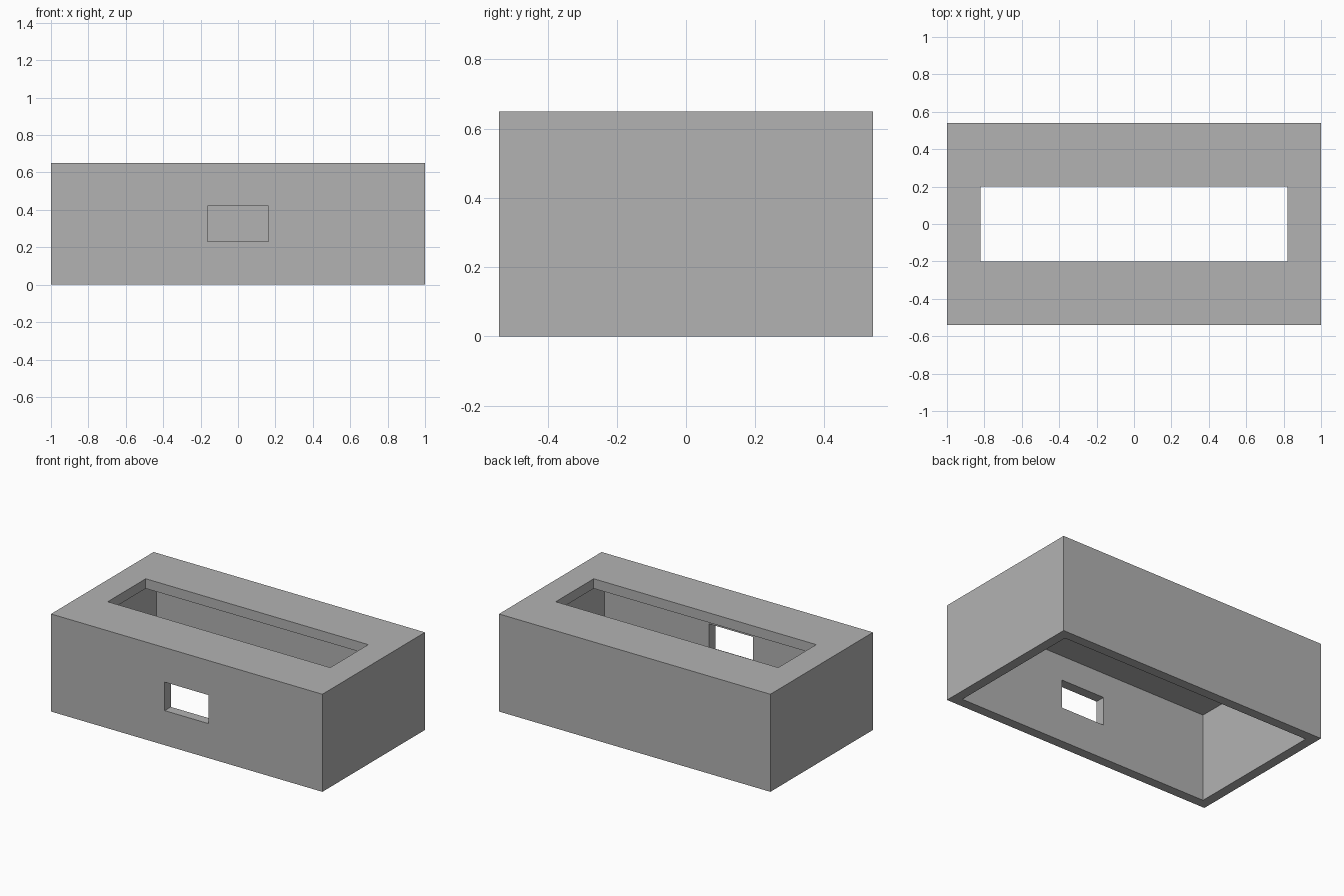
import bpy

if "Cube" in bpy.data.objects:
    bpy.data.objects.remove(bpy.data.objects["Cube"], do_unlink=True)

LENGTH, DEPTH, HEIGHT, WALL = 2.0, 1.08, 0.65, 0.065

grey = bpy.data.materials.new("plain_grey")
grey.use_nodes = True
grey.diffuse_color = (0.448, 0.448, 0.448, 1)
grey.node_tree.nodes["Principled BSDF"].inputs["Base Color"].default_value = grey.diffuse_color


def box(name, size, centre):
    bpy.ops.mesh.primitive_cube_add(size=1, location=centre)
    obj = bpy.context.object
    obj.name = name
    obj.scale = size
    bpy.ops.object.transform_apply(location=True, rotation=False, scale=True)
    obj.data.materials.append(grey)
    return obj


def cut(target, cutter):
    cutter.hide_render = True
    mod = target.modifiers.new(cutter.name, "BOOLEAN")
    mod.operation = "DIFFERENCE"
    mod.solver = "EXACT"
    mod.object = cutter
    bpy.context.view_layer.objects.active = target
    bpy.ops.object.modifier_apply(modifier=mod.name)
    bpy.data.objects.remove(cutter, do_unlink=True)


# Outer block
housing = box("housing", (LENGTH, DEPTH, HEIGHT), (0, 0, HEIGHT / 2))

# Hollow interior, open at the bottom
cut(housing, box("cavity_cutter", (LENGTH - 2 * WALL, DEPTH - 2 * WALL, HEIGHT),
                 (0, 0, HEIGHT / 2 - WALL)))

# Long opening through the top plate
cut(housing, box("top_opening_cutter", (1.64, 0.40, 4 * WALL), (0, 0, HEIGHT)))

# Small window through the front wall only
cut(housing, box("front_window_cutter", (0.325, 4 * WALL, 0.19), (0, -DEPTH / 2, HEIGHT / 2)))
